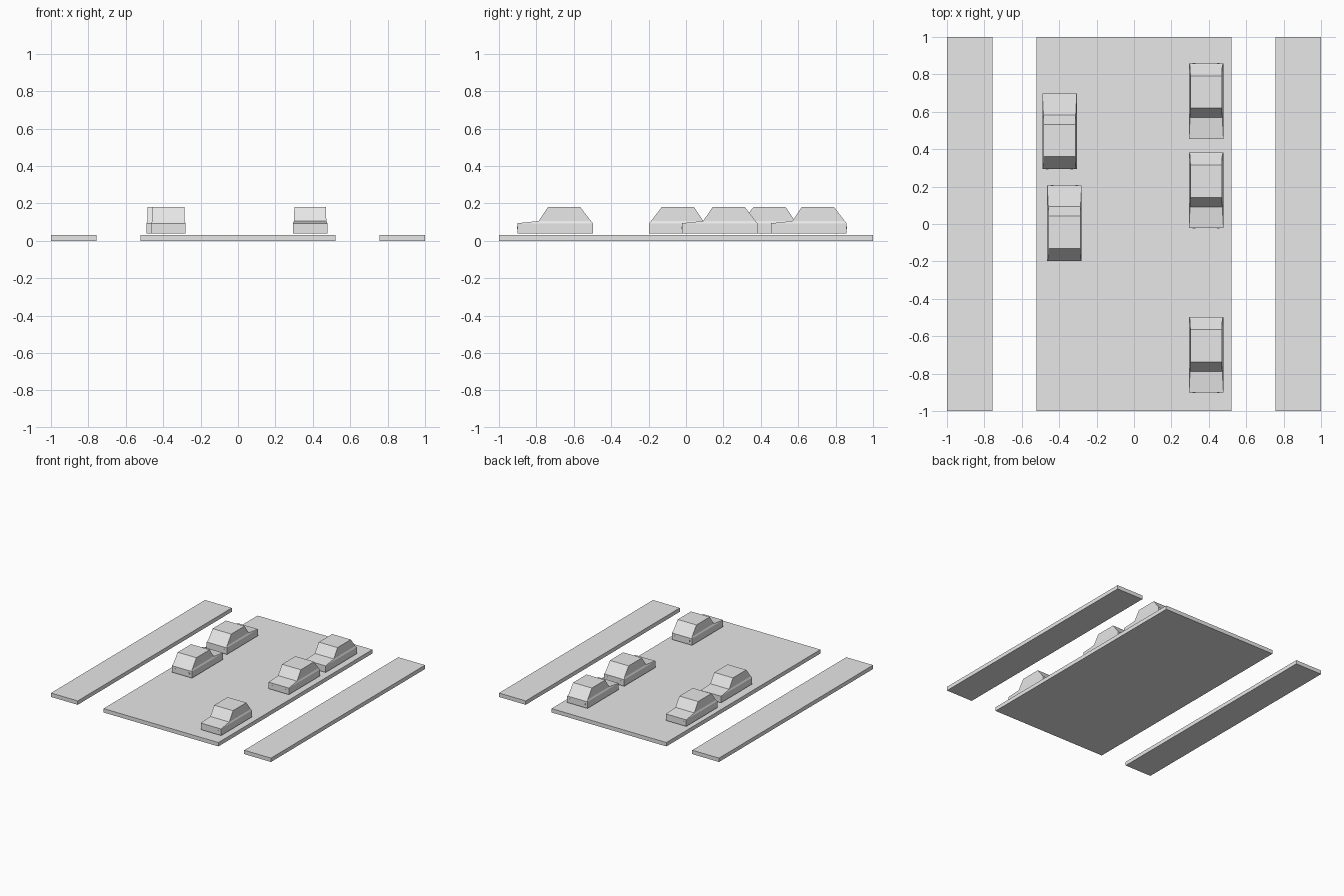
import bpy
import bmesh
from math import pi
from mathutils import Matrix, Vector

cube = bpy.data.objects.get("Cube")
if cube:
    bpy.data.objects.remove(cube, do_unlink=True)

grey = bpy.data.materials.new("light grey")
grey.use_nodes = True
grey.diffuse_color = (0.8, 0.8, 0.8, 1)
grey.node_tree.nodes["Principled BSDF"].inputs["Base Color"].default_value = (0.8, 0.8, 0.8, 1)


def finish(bm, name):
    bmesh.ops.recalc_face_normals(bm, faces=bm.faces[:])
    mesh = bpy.data.meshes.new(name)
    bm.to_mesh(mesh)
    bm.free()
    mesh.materials.append(grey)
    obj = bpy.data.objects.new(name, mesh)
    bpy.context.collection.objects.link(obj)
    return obj


def add_box(bm, centre, size):
    matrix = Matrix.Translation(centre) @ Matrix.Diagonal((*size, 1))
    bmesh.ops.create_cube(bm, size=1, matrix=matrix)


def slab(name, x0, x1):
    bm = bmesh.new()
    add_box(bm, Vector(((x0 + x1) / 2, 0, 0.016)), (x1 - x0, 2, 0.032))
    return finish(bm, name)


# Outline of the car seen from the side: y, z, half width
OUTLINE = [
    (-0.202, 0.04, 0.092), (0.202, 0.04, 0.092),     # underside
    (0.202, 0.094, 0.092), (0.192, 0.106, 0.086),    # tail and shoulder
    (0.135, 0.18, 0.085), (-0.038, 0.18, 0.085),     # roof
    (-0.088, 0.106, 0.086), (-0.202, 0.094, 0.092),  # windscreen and bonnet
]
SIDE_PANELS = [(0, 1, 2, 7), (7, 2, 3, 6), (6, 3, 4, 5)]


def car(name, x, y, turned):
    bm = bmesh.new()
    sides = [[bm.verts.new((s * w, py, pz)) for py, pz, w in OUTLINE] for s in (-1, 1)]
    left, right = sides
    for i in range(len(OUTLINE)):
        j = (i + 1) % len(OUTLINE)
        bm.faces.new((left[i], left[j], right[j], right[i]))
    for side in sides:
        for panel in SIDE_PANELS:
            bm.faces.new([side[i] for i in panel])
    # Small lamps at both ends
    for sx in (-1, 1):
        for sy in (-1, 1):
            add_box(bm, Vector((sx * 0.065, sy * 0.202, 0.07)), (0.014, 0.003, 0.014))
    obj = finish(bm, name)
    obj.location = (x, y, 0)
    obj.rotation_euler.z = pi if turned else 0
    return obj


# Road and pavements
slab("road", -0.522, 0.522)
slab("right_pavement", -1, -0.757)
slab("left_pavement", 0.757, 1)

# Cars in two lanes facing opposite ways
for n, y in enumerate((-0.70, 0.18, 0.657)):
    car(f"near_lane_car_{n + 1}", 0.386, y, False)
for n, (x, y) in enumerate(((-0.372, 0.005), (-0.398, 0.495))):
    car(f"far_lane_car_{n + 1}", x, y, True)
